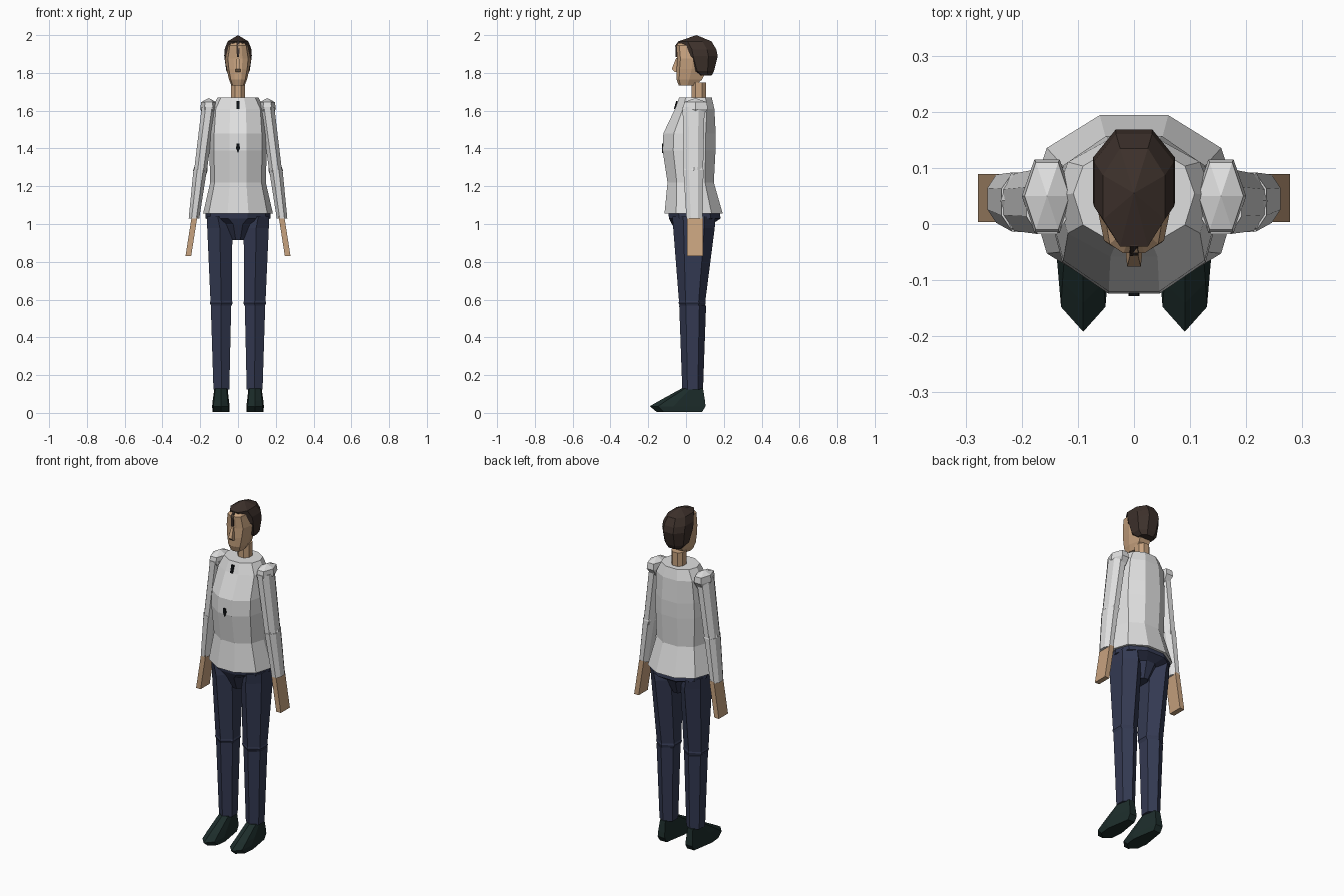
import bpy, bmesh
from mathutils import Vector


def material(name, rgb):
    m = bpy.data.materials.new(name)
    m.diffuse_color = (*rgb, 1)
    return m


SKIN = material("skin", (0.57, 0.36, 0.21))
SHIRT = material("white cloth", (0.74, 0.74, 0.74))
PANTS = material("navy cloth", (0.034, 0.042, 0.085))
SHOE = material("dark green leather", (0.012, 0.026, 0.024))
HAIR = material("dark brown hair", (0.046, 0.030, 0.024))
BLACK = material("black", (0.004, 0.005, 0.006))

# Unit outlines inside the square -1..1 (front is -y)
BOX = [(-1, -1), (1, -1), (1, 1), (-1, 1)]
HEX_X = [(-1, 0), (-.5, -1), (.5, -1), (1, 0), (.5, 1), (-.5, 1)]   # points to the sides
HEX_Y = [(0, -1), (1, -.5), (1, .5), (0, 1), (-1, .5), (-1, -.5)]   # points front and back
OCT = [(-.45, -1), (.45, -1), (1, -.45), (1, .45), (.45, 1), (-.45, 1), (-1, .45), (-1, -.45)]
TEN = [(-.3, -1), (.3, -1), (.84, -.6), (1, .05), (.84, .62), (.33, 1),
       (-.33, 1), (-.84, .62), (-1, .05), (-.84, -.6)]
FOOT = [(0, -1), (.85, -.7), (1, -.15), (.5, 1), (-.5, 1), (-1, -.15), (-.85, -.7)]
FACE = [(-.35, -1), (.35, -1), (.8, -.8), (1, 0), (.7, 1), (-.7, 1), (-1, 0), (-.8, -.8)]


def loft(name, outline, levels, mat, side=1, apex=None):
    """Skin stacked outlines; each level is (x0, x1, y0, y1, z)."""
    bm = bmesh.new()
    rings = []
    for x0, x1, y0, y1, z in levels:
        cx, cy, rx, ry = (x0 + x1) / 2, (y0 + y1) / 2, (x1 - x0) / 2, (y1 - y0) / 2
        rings.append([bm.verts.new((side * (cx + rx * u), cy + ry * v, z)) for u, v in outline])
    n = len(outline)
    for a, b in zip(rings, rings[1:]):
        for i in range(n):
            j = (i + 1) % n
            bm.faces.new((a[i], a[j], b[j], b[i]))
    bm.faces.new(rings[0])
    if apex:
        tip = bm.verts.new(apex)
        for i in range(n):
            bm.faces.new((rings[-1][i], rings[-1][(i + 1) % n], tip))
    else:
        bm.faces.new(rings[-1])
    bmesh.ops.recalc_face_normals(bm, faces=bm.faces)
    me = bpy.data.meshes.new(name)
    bm.to_mesh(me)
    bm.free()
    me.materials.append(mat)
    ob = bpy.data.objects.new(name, me)
    bpy.context.collection.objects.link(ob)
    return ob


def plate(name, points, mat, thick=0.008):
    """Thin vertical prism from (x, y, z) front points."""
    bm = bmesh.new()
    face = bm.faces.new([bm.verts.new(p) for p in points])
    ext = bmesh.ops.extrude_face_region(bm, geom=[face])
    bmesh.ops.translate(bm, vec=Vector((0, thick, 0)),
                        verts=[g for g in ext["geom"] if isinstance(g, bmesh.types.BMVert)])
    bmesh.ops.recalc_face_normals(bm, faces=bm.faces)
    me = bpy.data.meshes.new(name)
    bm.to_mesh(me)
    bm.free()
    me.materials.append(mat)
    bpy.context.collection.objects.link(bpy.data.objects.new(name, me))


# Shirt body, flared at the hem
loft("shirt", TEN, [
    (-.185, .185, -.114, .194, 1.055),
    (-.147, .147, -.098, .147, 1.22),
    (-.152, .152, -.124, .156, 1.39),
    (-.150, .150, -.120, .157, 1.48),
    (-.140, .140, -.058, .150, 1.61),
    (-.108, .108, -.036, .136, 1.67)], SHIRT)

# Buttons on the chest
plate("upper_button", [(-.008, -.064, 1.61), (.008, -.064, 1.61),
                       (.008, -.052, 1.652), (-.008, -.052, 1.652)], BLACK)
plate("lower_button", [(0, -.128, 1.375), (.01, -.128, 1.40), (.008, -.128, 1.425),
                       (-.008, -.128, 1.425), (-.01, -.128, 1.40)], BLACK)

# Neck and head
loft("neck", OCT, [(-.037, .037, .028, .105, 1.63), (-.037, .037, .028, .105, 1.75)], SKIN)
loft("head", FACE, [
    (-.034, .034, -.038, .05, 1.732),
    (-.048, .048, -.050, .085, 1.765),
    (-.060, .060, -.050, .11, 1.82),
    (-.067, .067, -.046, .12, 1.875),
    (-.054, .054, -.052, .11, 1.945),
    (-.030, .030, -.030, .09, 1.968)], SKIN)
loft("nose", BOX, [
    (-.014, .014, -.060, -.03, 1.805),
    (-.012, .012, -.076, -.03, 1.82),
    (-.006, .006, -.052, -.03, 1.88)], SKIN)

# Hair wraps the back and crown of the head
loft("hair", OCT, [
    (-.044, .044, .065, .135, 1.785),
    (-.062, .062, .025, .148, 1.81),
    (-.073, .073, -.012, .168, 1.89),
    (-.071, .071, -.018, .160, 1.925),
    (-.055, .055, -.040, .135, 1.967)], HAIR, apex=(0, .055, 2.0))
plate("forelock", [(-.006, -.056, 1.885), (.006, -.056, 1.885),
                   (.008, -.057, 1.945), (.006, -.040, 1.968),
                   (-.006, -.040, 1.968), (-.008, -.057, 1.945)], HAIR)

# Hips
loft("hips", TEN, [
    (-.040, .040, -.03, .10, .915),
    (-.085, .085, -.075, .14, 1.00),
    (-.172, .172, -.090, .183, 1.03),
    (-.172, .172, -.095, .178, 1.062)], PANTS)

for side, tag in ((1, "left"), (-1, "right")):
    # Arm
    loft(tag + "_shoulder", HEX_X, [
        (.120, .180, .010, .090, 1.57),
        (.110, .200, -.016, .115, 1.61),
        (.115, .195, -.010, .110, 1.645)], SHIRT, side, apex=(side * .155, .05, 1.667))
    loft(tag + "_upper_arm", OCT, [
        (.165, .233, -.012, .090, 1.28),
        (.117, .192, -.018, .098, 1.62)], SHIRT, side)
    loft(tag + "_elbow", HEX_X, [
        (.170, .230, .000, .085, 1.255),
        (.160, .238, -.010, .092, 1.285),
        (.165, .228, .000, .085, 1.31)], SHIRT, side)
    loft(tag + "_forearm", OCT, [
        (.205, .261, .002, .088, 1.03),
        (.165, .236, -.014, .092, 1.285)], SHIRT, side)
    loft(tag + "_hand", BOX, [
        (.248, .278, .004, .089, .83),
        (.215, .245, .004, .089, 1.04)], SKIN, side)

    # Leg
    loft(tag + "_thigh", HEX_Y, [
        (.032, .145, -.036, .100, .575),
        (.030, .163, -.068, .152, .98),
        (.050, .165, -.072, .155, 1.04)], PANTS, side)
    loft(tag + "_knee", HEX_Y, [
        (.038, .140, -.030, .098, .56),
        (.028, .149, -.040, .104, .583),
        (.036, .142, -.032, .098, .605)], PANTS, side)
    loft(tag + "_calf", HEX_Y, [
        (.046, .130, -.020, .090, .125),
        (.036, .144, -.036, .106, .568)], PANTS, side)

    # Pointed shoe
    loft(tag + "_shoe", FOOT, [
        (.045, .135, -.155, .085, .005),
        (.044, .137, -.192, .103, .035),
        (.048, .134, -.140, .100, .065),
        (.055, .125, -.022, .090, .13)], SHOE, side)
